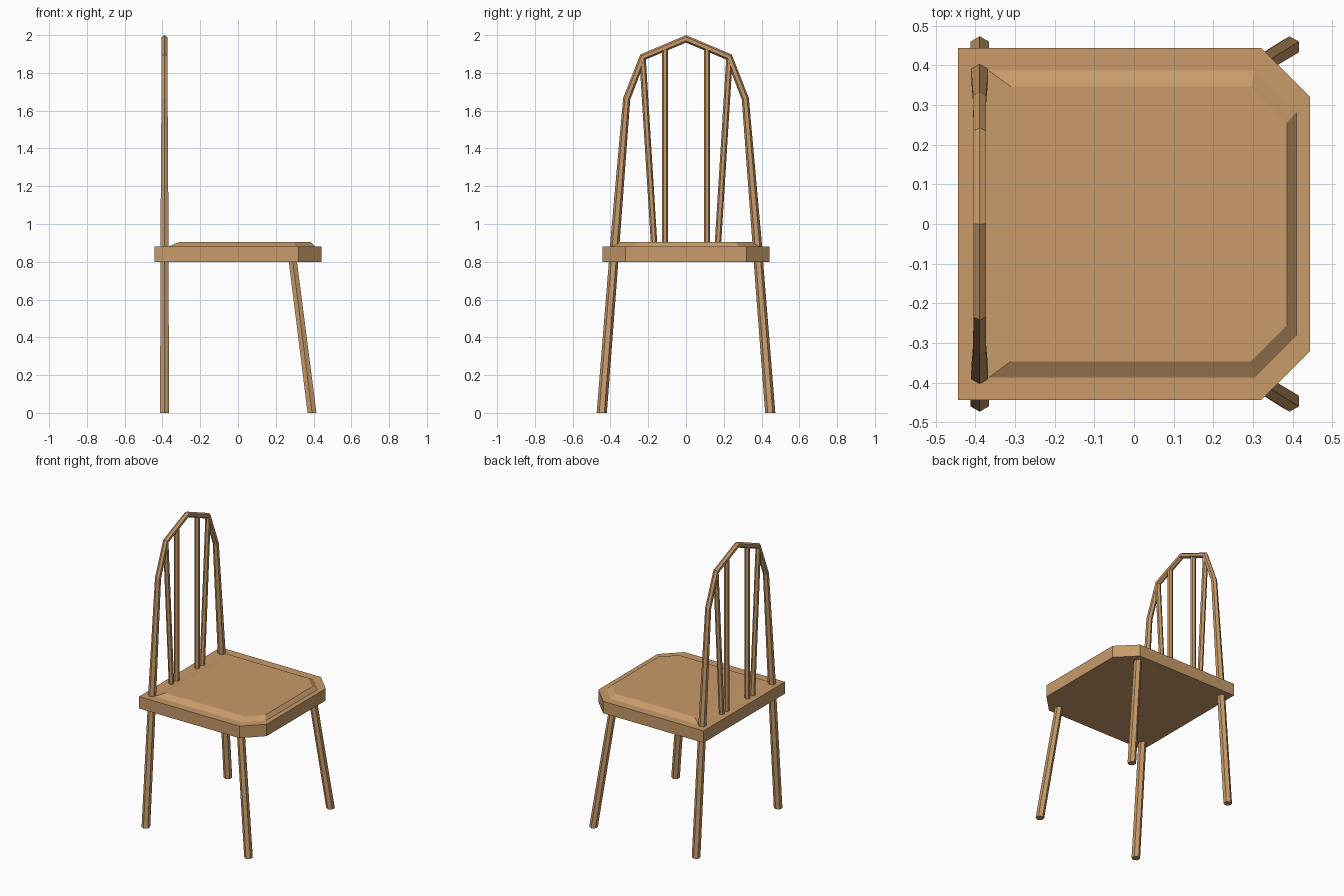
import bpy, bmesh, math
from mathutils import Vector

if "Cube" in bpy.data.objects:
    bpy.data.objects.remove(bpy.data.objects["Cube"])

wood = bpy.data.materials.new("light wood")
wood.diffuse_color = (0.578, 0.328, 0.144, 1)
wood.use_nodes = True
wood.node_tree.nodes["Principled BSDF"].inputs["Base Color"].default_value = wood.diffuse_color
BACK_X = -0.389
X = Vector((1, 0, 0))


def loft(name, rings):
    """Skin a stack of equal-length rings and cap both ends."""
    bm = bmesh.new()
    rows = [[bm.verts.new(p) for p in ring] for ring in rings]
    n = len(rows[0])
    for a, b in zip(rows, rows[1:]):
        for i in range(n):
            j = (i + 1) % n
            bm.faces.new((a[i], a[j], b[j], b[i]))
    bm.faces.new(rows[0][::-1])
    bm.faces.new(rows[-1])
    bmesh.ops.recalc_face_normals(bm, faces=bm.faces)
    mesh = bpy.data.meshes.new(name)
    bm.to_mesh(mesh)
    bm.free()
    mesh.materials.append(wood)
    obj = bpy.data.objects.new(name, mesh)
    bpy.context.collection.objects.link(obj)
    return obj


def hexagon(centre, r, side):
    """Six-sided ring spanned by the x axis and the given side vector."""
    return [Vector(centre) + r * (math.cos(k * math.pi / 3) * side + math.sin(k * math.pi / 3) * X)
            for k in range(6)]


def rod(name, a, b, ra, rb):
    """Straight hexagonal rod with level ends."""
    side = Vector((0, 1, 0))
    return loft(name, [hexagon(a, ra, side), hexagon(b, rb, side)])


def outline(back, front, half, cut, z):
    """Square outline with the two front corners cut off."""
    return [(back, -half, z), (front - cut, -half, z), (front, cut - half, z),
            (front, half - cut, z), (front - cut, half, z), (back, half, z)]


# Seat board and its bevelled raised top
loft("seat", [outline(-0.443, 0.443, 0.443, 0.122, z) for z in (0.80, 0.882)])
loft("seat_raised_top", [outline(-0.37, 0.411, 0.39, 0.106, 0.88),
                         outline(-0.31, 0.386, 0.346, 0.091, 0.905)])

# Legs and spindles, mirrored left to right
for s, label in ((1, "left"), (-1, "right")):
    rod(f"back_leg_{label}", (BACK_X, s * 0.446, 0), (BACK_X, s * 0.383, 0.805), 0.027, 0.025)
    rod(f"front_leg_{label}", (0.392, s * 0.446, 0), (0.290, s * 0.383, 0.805), 0.027, 0.025)
    rod(f"inner_spindle_{label}", (BACK_X, s * 0.111, 0.88), (BACK_X, s * 0.111, 1.932), 0.017, 0.017)
    rod(f"outer_spindle_{label}", (BACK_X, s * 0.168, 0.88), (BACK_X, s * 0.230, 1.878), 0.017, 0.017)

# Bent back hoop with mitred corners
half = [(0.378, 0.88, 0.025), (0.314, 1.663, 0.019), (0.228, 1.884, 0.018)]
path = half + [(0, 1.98, 0.018)] + [(-y, z, r) for y, z, r in reversed(half)]
pts = [Vector((BACK_X, y, z)) for y, z, r in path]
normals = [(b - a).normalized().cross(X) for a, b in zip(pts, pts[1:])]
rings = []
for i, p in enumerate(pts):
    n1, n2 = normals[max(i - 1, 0)], normals[min(i, len(normals) - 1)]
    side = (n1 + n2).normalized()
    rings.append(hexagon(p, path[i][2], side / side.dot(n1)))
loft("back_hoop", rings)
